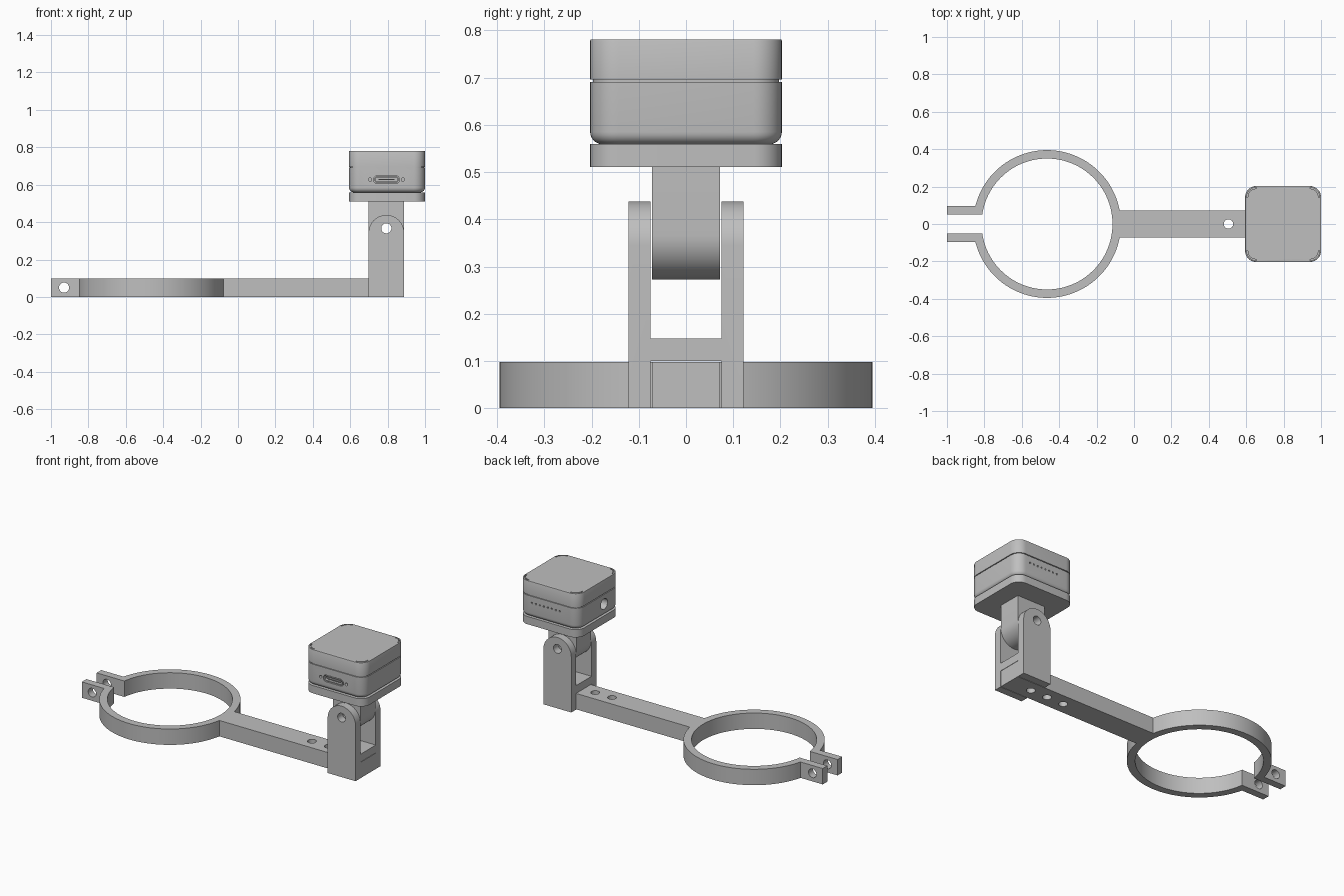
import bpy, bmesh, math
from mathutils import Matrix, Vector

if "Cube" in bpy.data.objects:
    bpy.data.objects.remove(bpy.data.objects["Cube"], do_unlink=True)

grey = bpy.data.materials.new("light_grey")
grey.use_nodes = True
COL = (0.52, 0.52, 0.52, 1)
grey.diffuse_color = COL
grey.node_tree.nodes["Principled BSDF"].inputs["Base Color"].default_value = COL


def prism(name, pts, lo, hi, axis="z"):
    """Extrude a 2D outline along z (xy outline), y (xz outline) or x (yz outline)."""
    place = {"z": lambda a, b, h: (a, b, h),
             "y": lambda a, b, h: (a, h, b),
             "x": lambda a, b, h: (h, a, b)}[axis]
    bm = bmesh.new()
    face = bm.faces.new([bm.verts.new(place(a, b, lo)) for a, b in pts])
    ext = bmesh.ops.extrude_face_region(bm, geom=[face])
    verts = [g for g in ext["geom"] if isinstance(g, bmesh.types.BMVert)]
    bmesh.ops.translate(bm, verts=verts, vec=Vector(place(0, 0, hi - lo)))
    bmesh.ops.recalc_face_normals(bm, faces=bm.faces)
    me = bpy.data.meshes.new(name)
    bm.to_mesh(me)
    bm.free()
    me.materials.append(grey)
    ob = bpy.data.objects.new(name, me)
    bpy.context.collection.objects.link(ob)
    return ob


def arc(cx, cy, r, a0, a1, n):
    return [(cx + r * math.cos(a0 + (a1 - a0) * i / n),
             cy + r * math.sin(a0 + (a1 - a0) * i / n)) for i in range(n + 1)]


def circle(cx, cy, r, n=32):
    return arc(cx, cy, r, 0, 2 * math.pi * (n - 1) / n, n - 1)


def rect(x0, x1, y0, y1):
    return [(x0, y0), (x1, y0), (x1, y1), (x0, y1)]


def rounded(x0, x1, y0, y1, r, n=10):
    q = math.pi / 2
    corners = [(x1 - r, y1 - r), (x0 + r, y1 - r), (x0 + r, y0 + r), (x1 - r, y0 + r)]
    return [p for k, (cx, cy) in enumerate(corners) for p in arc(cx, cy, r, k * q, (k + 1) * q, n)]


def cut(ob, *cutters):
    """Subtract each cutter from the object, then discard the cutters."""
    for c in cutters:
        c.hide_render = True
        m = ob.modifiers.new("cut", "BOOLEAN")
        m.operation, m.solver, m.object = "DIFFERENCE", "EXACT", c
        apply(ob)
        bpy.data.objects.remove(c, do_unlink=True)


def apply(ob):
    bpy.context.view_layer.objects.active = ob
    for m in list(ob.modifiers):
        bpy.ops.object.modifier_apply(modifier=m.name)


def bevel_rim(ob, z, width, segments):
    """Round the outline edges lying at height z."""
    bm = bmesh.new()
    bm.from_mesh(ob.data)
    edges = [e for e in bm.edges if all(abs(v.co.z - z) < 1e-4 for v in e.verts)]
    bmesh.ops.bevel(bm, geom=edges, offset=width, segments=segments, profile=0.5, affect="EDGES")
    bm.to_mesh(ob.data)
    bm.free()


# Split clamp ring, its two lugs and the long arm, as one outline
CX, RO, RI = -0.465, 0.395, 0.35
ARM, LUG, GAP = 0.072, 0.095, 0.05
outer = arc(CX, 0, RO, math.asin(ARM / RO), math.pi - math.asin(LUG / RO), 48)
inner = arc(CX, 0, RI, math.pi - math.asin(GAP / RI), -math.pi + math.asin(GAP / RI), 96)
half = [(0.888, ARM)] + outer + [(-1, LUG), (-1, GAP)]
clamp = prism("clamp_ring_and_arm", half + inner + [(x, -y) for x, y in reversed(half)], 0, 0.098)
cut(clamp, prism("lug_bolt_hole", circle(-0.93, 0.05, 0.027), -0.2, 0.2, "y"))
for x in (0.505, 0.62, 0.735):
    cut(clamp, prism("arm_hole", circle(x, 0, 0.025), -0.1, 0.2))

# Upright fork with rounded cheeks, straddling the arm
PX, PZ, R = 0.793, 0.367, 0.095
fork = prism("fork_bracket", [(PX - R, 0), (PX + R, 0)] + arc(PX, 0.343, R, 0, math.pi, 28),
             -0.122, 0.122, "y")
cut(fork,
    prism("upper_slot", rect(-0.075, 0.075, 0.148, 0.6), 0.5, 1.1, "x"),
    prism("lower_slot", rect(-0.075, 0.075, -0.1, 0.1), 0.5, 1.1, "x"),
    prism("pivot_hole", circle(PX, PZ, 0.027), -0.3, 0.3, "y"))

# Tilting tongue under the mounting plate
tongue = prism("pivot_tongue", [(PX + R, 0.512), (PX - R, 0.512)]
               + arc(PX, PZ, R, math.pi, 2 * math.pi, 28), -0.072, 0.072, "y")
cut(tongue, prism("pivot_hole", circle(PX, PZ, 0.027), -0.3, 0.3, "y"))

# Square mounting plate
X0, X1, W = 0.594, 1.0, 0.203
plate = prism("mounting_plate", rounded(X0, X1, -W, W, 0.06), 0.511, 0.559)

# Device body: rounded lower case, seam and lid
case = prism("case_lower", rounded(X0, X1, -W, W, 0.06), 0.559, 0.691)
bevel_rim(case, 0.559, 0.026, 6)
seam = prism("case_seam", rounded(X0 + .006, X1 - .006, -W + .006, W - .006, 0.054), 0.690, 0.697)
lid = prism("case_lid", rounded(X0, X1, -W, W, 0.06), 0.696, 0.781)
bevel_rim(lid, 0.781, 0.003, 2)

# Thin curved grooves in the lid corners
mx = (X0 + X1) / 2
for k, (sx, sy) in enumerate([(1, 1), (-1, 1), (-1, -1), (1, -1)]):
    cx, cy = mx + sx * 0.143, sy * 0.143
    a0, a1 = k * math.pi / 2, (k + 1) * math.pi / 2
    cut(lid, prism("corner_groove", arc(cx, cy, 0.052, a0, a1, 10) + arc(cx, cy, 0.046, a1, a0, 10),
                   0.772, 0.8))

# Connector port and its two screw holes on the front
PORT = (0.726, 0.862, 0.606, 0.648)
cut(case, prism("port_recess", rounded(*PORT, 0.018, 6), -0.3, -W + 0.02, "y"))
for x in (0.706, 0.882):
    cut(case, prism("screw_hole", circle(x, 0.627, 0.009, 16), -0.3, -W + 0.02, "y"))
port = prism("port_shell", rounded(0.730, 0.858, 0.610, 0.644, 0.014, 6), -W + 0.001, -W + 0.021, "y")
cut(port, prism("port_socket", rounded(0.737, 0.851, 0.616, 0.638, 0.009, 6), -0.3, -W + 0.016, "y"))
tongue_bar = prism("port_contact_bar", rect(0.75, 0.838, 0.624, 0.630), -W + 0.004, -W + 0.018, "y")

# Row of small vent holes on the back
for i in range(8):
    x = 0.72 + i * 0.19 / 7
    cut(case, prism("vent_hole", circle(x, 0.65, 0.005, 10), W - 0.012, 0.3, "y"))

# Round jack socket on the inner side
cut(case, prism("jack_socket", circle(-0.05, 0.632, 0.033), 0.5, X0 + 0.04, "x"))

# Smooth the curved walls, keep the corners sharp
for ob in (clamp, fork, tongue, plate, case, seam, lid, port):
    bpy.ops.object.select_all(action="DESELECT")
    ob.select_set(True)
    bpy.context.view_layer.objects.active = ob
    bpy.ops.object.shade_smooth_by_angle(angle=math.radians(30))
